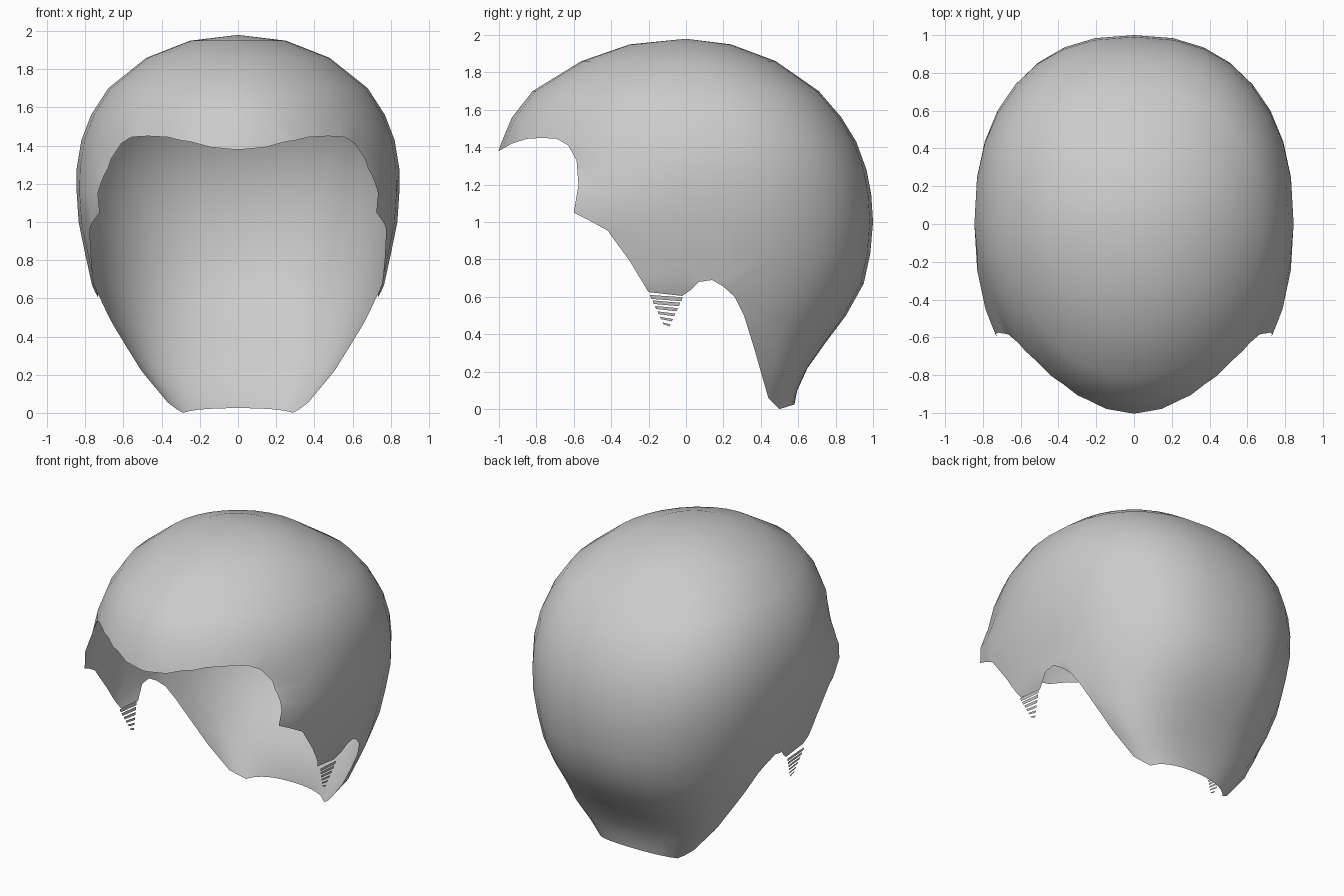
import bpy
import bmesh
import math
from mathutils import Vector

default_cube = bpy.data.objects.get("Cube")
if default_cube:
    bpy.data.objects.remove(default_cube, do_unlink=True)


def make_material(name, rgb):
    material = bpy.data.materials.new(name)
    material.use_nodes = True
    colour = (*rgb, 1)
    material.diffuse_color = colour
    material.node_tree.nodes["Principled BSDF"].inputs["Base Color"].default_value = colour
    return material


def make_object(name, bm, material):
    mesh = bpy.data.meshes.new(name)
    bm.to_mesh(mesh)
    bm.free()
    mesh.materials.append(material)
    obj = bpy.data.objects.new(name, mesh)
    bpy.context.collection.objects.link(obj)
    bpy.ops.object.select_all(action="DESELECT")
    obj.select_set(True)
    bpy.context.view_layer.objects.active = obj
    bpy.ops.object.shade_smooth_by_angle(angle=math.radians(60))
    return obj


def inside(y, z, outline):
    """Even-odd test of a point against a side outline."""
    result = False
    for (ya, za), (yb, zb) in zip(outline, outline[1:] + outline[:1]):
        if (za > z) != (zb > z) and y < ya + (z - za) * (yb - ya) / (zb - za):
            result = not result
    return result


grey = make_material("plain grey", (0.6, 0.6, 0.6))

# Level sections of the shell: height, half width, front reach, back reach
SECTIONS = [
    (1.95, .25, .30, .24), (1.86, .48, .56, .48), (1.7, .68, .82, .71),
    (1.56, .77, .93, .83), (1.43, .82, .985, .91), (1.28, .845, 1.04, .965),
    (1.15, .845, 1.08, .99), (1, .835, 1.1, 1), (.83, .8, 1.1, .985),
    (.67, .765, 1.1, .95), (.5, .69, 1, .855), (.36, .6, .8, .75),
    (.22, .505, .6, .65), (.1, .41, .4, .595), (0, .33, .2, .575),
    (-.06, .28, .1, .56),
]

# Lower edge seen from the side: brow, temple, sideburn, ear and nape
RIM = [
    (-1, 1.38), (-.93, 1.42), (-.85, 1.445), (-.77, 1.45), (-.69, 1.445),
    (-.63, 1.41), (-.585, 1.33), (-.575, 1.2), (-.6, 1.05), (-.52, 1.01),
    (-.42, .955), (-.3, .79), (-.2, .625), (-.02, .605), (.03, .64),
    (.07, .68), (.14, .69), (.2, .655), (.26, .6), (.31, .5), (.36, .34),
    (.4, .2), (.44, .06), (.5, 0), (.58, .025),
]
OPENING = [(-1.3, 1.38)] + RIM + [(.8, .025), (.8, -.3), (-1.3, -.3)]
COLUMNS = 32


def section_point(z, width, front, back, angle):
    """Rounded section whose front and back halves differ in fullness."""
    c, s = math.cos(angle), math.sin(angle)
    middle = min(.4, max(0, .6 - z) * 1.1)
    if s > 0:
        power, reach = (2.35 if z < 1.8 else 2), back - middle
    else:
        power, reach = (2.2 if z < 1.2 else 1.9), front + middle
    x = math.copysign(abs(c) ** (2 / power), c) * width
    y = math.copysign(abs(s) ** (2 / power), s) * reach + middle
    return x, y, z


# Hair shell: loft the sections up to the crown
bm = bmesh.new()
rings = [[bm.verts.new(section_point(*row, math.tau * i / COLUMNS))
          for i in range(COLUMNS)] for row in SECTIONS]
crown = bm.verts.new((0, 0, 1.98))
for i in range(COLUMNS):
    j = (i + 1) % COLUMNS
    bm.faces.new((rings[0][i], rings[0][j], crown))
    for upper, lower in zip(rings, rings[1:]):
        bm.faces.new((lower[i], lower[j], upper[j], upper[i]))

# Cut along every rim segment, then drop what lies in the opening
for (ya, za), (yb, zb) in zip(OPENING, OPENING[1:]):
    near = []
    for face in bm.faces:
        ys = [v.co.y for v in face.verts]
        zs = [v.co.z for v in face.verts]
        if (max(ys) >= min(ya, yb) and min(ys) <= max(ya, yb)
                and max(zs) >= min(za, zb) and min(zs) <= max(za, zb)):
            near.append(face)
    parts = set(near)
    for face in near:
        parts.update(face.edges)
        parts.update(face.verts)
    bmesh.ops.bisect_plane(bm, geom=list(parts), dist=1e-5,
                           plane_co=Vector((0, ya, za)),
                           plane_no=Vector((0, zb - za, ya - yb)).normalized())
unwanted = []
for face in bm.faces:
    centre = face.calc_center_median()
    if inside(centre.y, centre.z, OPENING):
        unwanted.append(face)
bmesh.ops.delete(bm, geom=unwanted, context="FACES")
bmesh.ops.recalc_face_normals(bm, faces=bm.faces[:])
make_object("hair_shell", bm, grey)

# Sideburn tips: tapering slats below each sideburn
SLATS = 6
for side, label in ((1, "left"), (-1, "right")):
    bm = bmesh.new()
    for k in range(SLATS):
        t = k / (SLATS - 1)
        top = .606 - .146 * t
        tall = .021 - .011 * t
        half = .087 - .065 * t
        corners = [(-half, .004), (half, -.008), (half - .006, -.008 - tall), (.006 - half, .004 - tall)]
        verts = [bm.verts.new((side * (.748 + .2 * (top + dz - .606)), dy - .105, top + dz))
                 for dy, dz in corners]
        bm.faces.new(verts if side < 0 else verts[::-1])
    bmesh.ops.recalc_face_normals(bm, faces=bm.faces[:])
    for face in bm.faces:
        if face.normal.x * side < 0:
            face.normal_flip()
    make_object(label + "_sideburn_tip", bm, grey)
